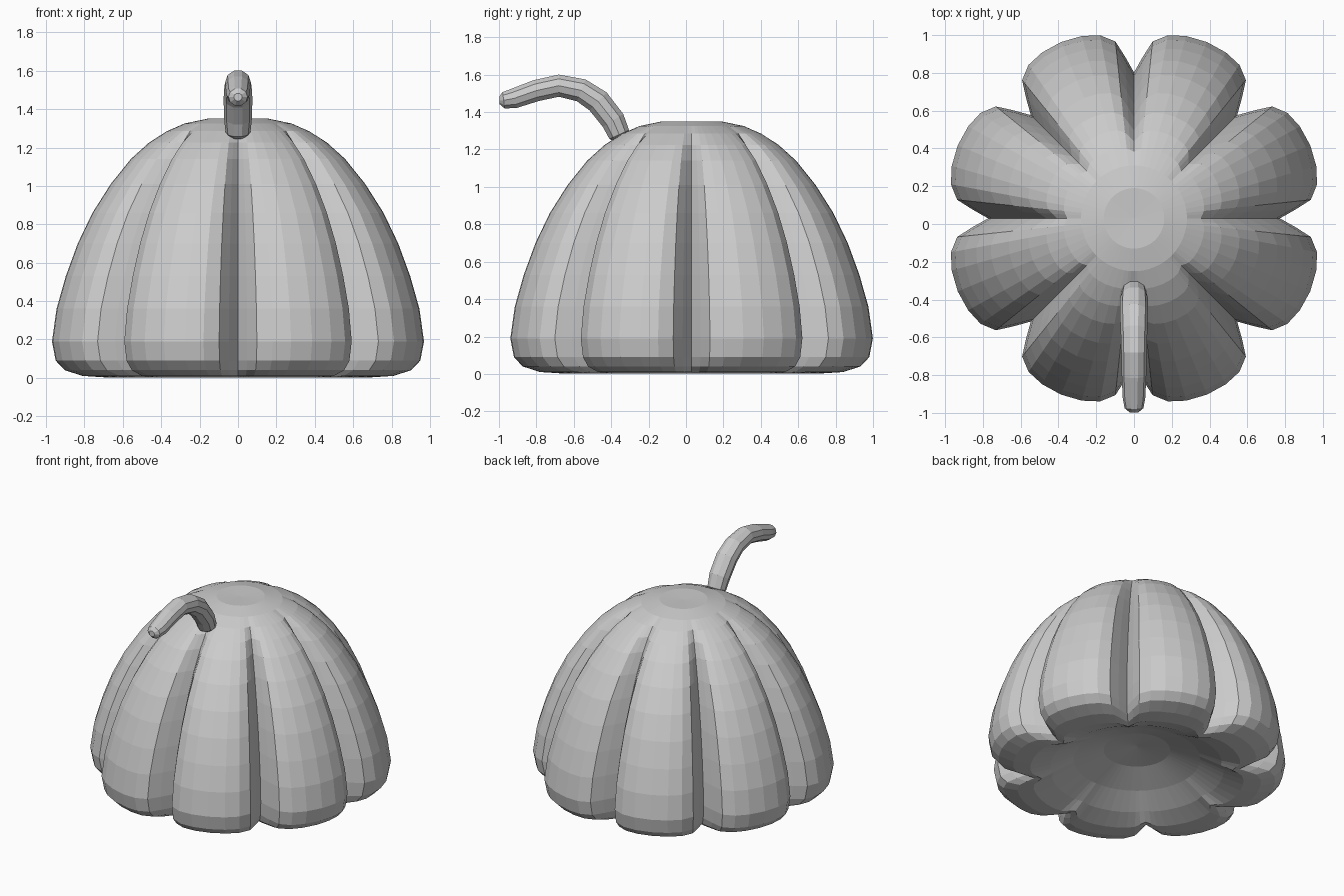
import bpy, math
from mathutils import Vector

if "Cube" in bpy.data.objects:
    bpy.data.objects.remove(bpy.data.objects["Cube"])


def make_object(name, verts, faces):
    mesh = bpy.data.meshes.new(name)
    mesh.from_pydata(verts, [], faces)
    mesh.update()
    obj = bpy.data.objects.new(name, mesh)
    bpy.context.collection.objects.link(obj)
    return obj


def loft(name, rings):
    """Skin equal-sized rings and close both ends; a one-point ring is a pole."""
    n = max(len(r) for r in rings)
    verts, starts = [], []
    for r in rings:
        starts.append(len(verts))
        verts += r
    faces = []
    for i in range(len(rings) - 1):
        a, b = starts[i], starts[i + 1]
        for j in range(n):
            k = (j + 1) % n
            if len(rings[i]) == 1:
                faces.append((a, b + k, b + j))
            elif len(rings[i + 1]) == 1:
                faces.append((a + j, a + k, b))
            else:
                faces.append((a + j, a + k, b + k, b + j))
    return make_object(name, verts, faces)


# Gourd body: eight lobes, creases every 45 degrees, hollowed underside
LOBES = 8
CENTRE_Y = 0.03
# angle from the crease, share of the crease depth
half = [(0, 0.235), (3.2, 0.15), (6, 0.068), (10.5, 0.024), (16, 0.006)]
lobe = half + [(22.5, 0.0)] + [(45 - a, d) for a, d in reversed(half[1:])]
# lobe radius, height, crease strength (from under the body to the crown)
profile = [
    (0.22, 0.19, 0), (0.42, 0.12, 0), (0.58, 0.045, 0.15), (0.72, 0.003, 0.5),
    (0.84, 0.01, 0.8), (0.94, 0.04, 0.95), (0.99, 0.09, 1), (1.01, 0.19, 1),
    (0.985, 0.36, 1), (0.935, 0.53, 1), (0.87, 0.70, 1), (0.79, 0.86, 1),
    (0.69, 1.01, 0.95), (0.58, 1.14, 0.85), (0.48, 1.225, 0.65),
    (0.38, 1.285, 0.3), (0.28, 1.325, 0), (0.16, 1.35, 0),
]
rings = [[(0, CENTRE_Y, 0.22)]]
for radius, z, strength in profile:
    ring = []
    for i in range(LOBES):
        for angle, depth in lobe:
            t = math.radians(i * 360 / LOBES + angle)
            r = radius * (1 - depth * strength)
            ring.append((r * math.cos(t), CENTRE_Y + r * math.sin(t), z))
    rings.append(ring)
rings.append([(0, CENTRE_Y, 1.345)])
loft("gourd_body", rings)

# Curved stem: y, z, radius along its path
path = [
    (-0.348, 1.262, 0.045), (-0.357, 1.28, 0.065), (-0.39, 1.355, 0.073),
    (-0.47, 1.457, 0.075), (-0.56, 1.516, 0.071), (-0.68, 1.541, 0.067),
    (-0.80, 1.515, 0.065), (-0.92, 1.473, 0.06), (-0.975, 1.463, 0.05),
    (-0.998, 1.463, 0.022),
]
SIDES = 10
points = [Vector((0, y, z)) for y, z, _ in path]
side = Vector((1, 0, 0))
rings = [[tuple(points[0])]]
for i, p in enumerate(points):
    tangent = (points[min(i + 1, len(points) - 1)] - points[max(i - 1, 0)]).normalized()
    up = tangent.cross(side)
    ring = []
    for j in range(SIDES):
        a = 2 * math.pi * j / SIDES
        offset = side * math.cos(a) + up * math.sin(a) * 0.93
        ring.append(tuple(p + offset * path[i][2]))
    rings.append(ring)
rings.append([tuple(points[-1])])
loft("stem", rings)
